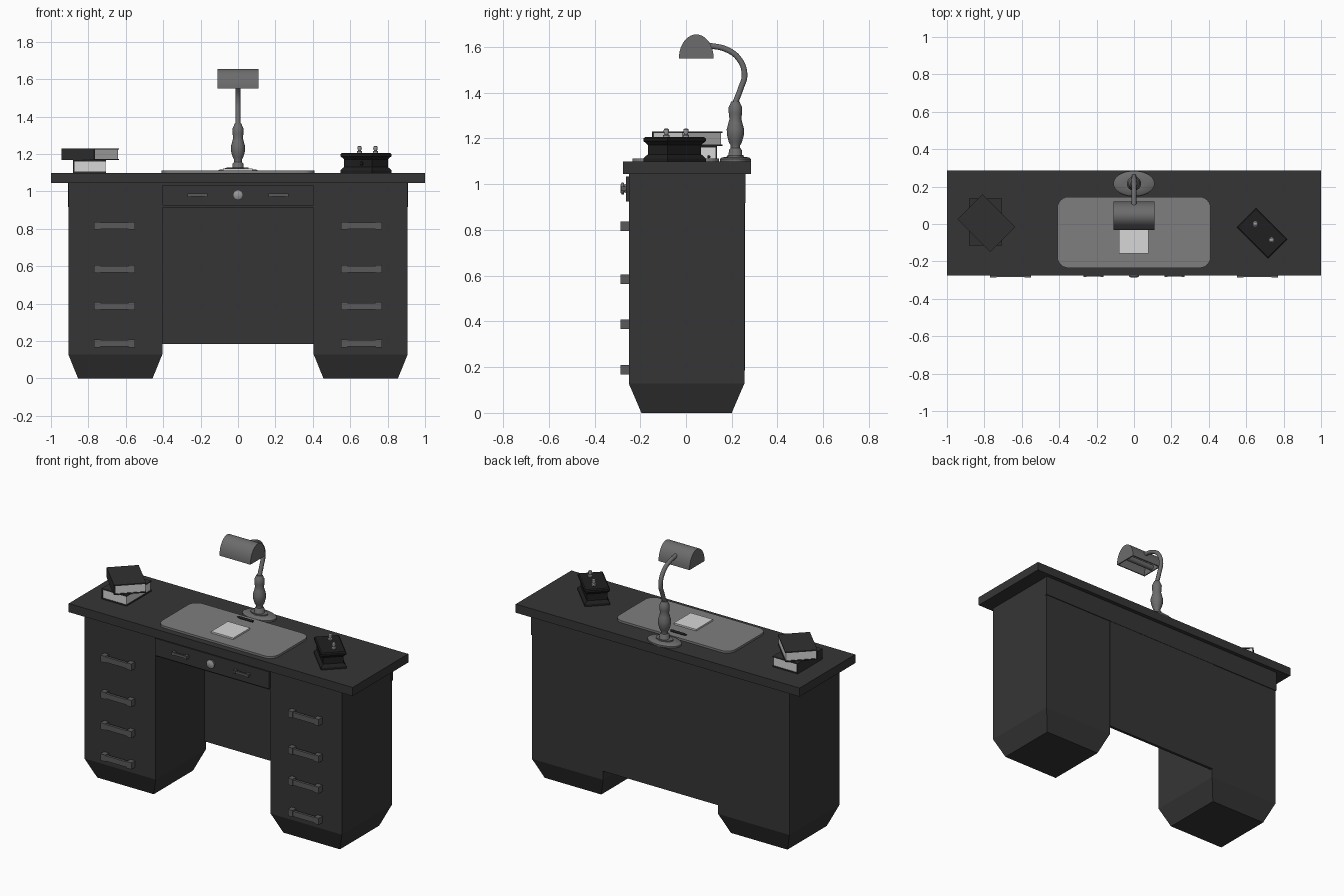
import bpy, bmesh, math
from mathutils import Matrix, Vector

if "Cube" in bpy.data.objects:
    bpy.data.objects.remove(bpy.data.objects["Cube"])


def material(name, v):
    m = bpy.data.materials.new(name)
    m.diffuse_color = (v, v, v, 1)
    m.use_nodes = True
    m.node_tree.nodes["Principled BSDF"].inputs["Base Color"].default_value = m.diffuse_color
    return m


DESK = material("desk_charcoal", 0.036)
METAL = material("handle_grey", 0.10)
LAMP = material("lamp_grey", 0.15)
SILVER = material("knob_silver", 0.32)
BLOT = material("blotter_grey", 0.21)
PAPER = material("paper_white", 0.68)
COVER = material("book_cover_dark", 0.03)
BLACK = material("inkstand_black", 0.014)


def add(name, bm, mat, smooth=False, matrix=None):
    if matrix:
        bm.transform(matrix)
    bmesh.ops.recalc_face_normals(bm, faces=bm.faces)
    me = bpy.data.meshes.new(name)
    bm.to_mesh(me)
    bm.free()
    me.materials.append(mat)
    ob = bpy.data.objects.new(name, me)
    bpy.context.collection.objects.link(ob)
    if smooth:
        bpy.ops.object.select_all(action='DESELECT')
        ob.select_set(True)
        bpy.context.view_layer.objects.active = ob
        bpy.ops.object.shade_smooth_by_angle(angle=math.radians(40))
    return ob


def box(name, x, y, z, mat, matrix=None):
    bm = bmesh.new()
    bmesh.ops.create_cube(bm, size=1)
    for v in bm.verts:
        v.co = [r[0] + (c + 0.5) * (r[1] - r[0]) for c, r in zip(v.co, (x, y, z))]
    return add(name, bm, mat, False, matrix)


def loft(name, rings, mat, smooth=True, matrix=None):
    bm = bmesh.new()
    vs = [[bm.verts.new(p) for p in r] for r in rings]
    n = len(vs[0])
    for a, b in zip(vs, vs[1:]):
        for i in range(n):
            j = (i + 1) % n
            bm.faces.new((a[i], a[j], b[j], b[i]))
    bm.faces.new(vs[0])
    bm.faces.new(vs[-1])
    return add(name, bm, mat, smooth, matrix)


def lathe(name, prof, mat, matrix, sx=1, n=24):
    rings = [[(sx * r * math.cos(2 * math.pi * i / n), r * math.sin(2 * math.pi * i / n), z)
              for i in range(n)] for r, z in prof]
    return loft(name, rings, mat, True, matrix)


def rect(x0, x1, y0, y1, z):
    return [(x0, y0, z), (x1, y0, z), (x1, y1, z), (x0, y1, z)]


# Desk carcass
box("desk_top", (-1, 1), (-0.275, 0.285), (1.045, 1.10), DESK)
for s, side in ((-1, "left"), (1, "right")):
    xs = sorted((s * 0.405, s * 0.907))
    loft(side + "_pedestal", [rect(xs[0] + .052, xs[1] - .052, -.195, .2, 0),
                              rect(*xs, -.25, .255, .128),
                              rect(*xs, -.25, .255, 1.046)], DESK, False)
    # Pull handles: bar with two end blocks
    for k, z in enumerate((0.188, 0.387, 0.585, 0.817)):
        c = s * 0.66
        nm = f"{side}_handle_{k}"
        box(nm + "_bar", (c - .107, c + .107), (-.284, -.268), (z - .017, z + .017), METAL)
        for e in (-1, 1):
            box(nm + "_end", (c + e * .092 - .017, c + e * .092 + .017),
                (-.286, -.249), (z - .021, z + .021), METAL)
box("back_panel", (-.408, .408), (.24, .258), (.185, .93), DESK)
box("back_rail", (-.91, .91), (.24, .26), (.918, 1.046), DESK)

# Centre drawer
box("drawer_box", (-.405, .405), (-.25, .242), (.915, 1.046), DESK)
box("drawer_front", (-.403, .403), (-.262, -.249), (.925, 1.034), DESK)
for s in (-1, 1):
    c = s * .216
    box("drawer_handle_bar", (c - .052, c + .052), (-.282, -.272), (.972, .988), METAL)
    for e in (-1, 1):
        box("drawer_handle_end", (c + e * .045 - .008, c + e * .045 + .008),
            (-.284, -.26), (.97, .99), METAL)
lathe("drawer_knob", [(.022, 0), (.014, .007), (.027, .012), (.027, .019), (.016, .026)], SILVER,
      Matrix.Translation((0, -.261, .981)) @ Matrix.Rotation(math.pi / 2, 4, 'X'))

# Blotter with rounded corners
ring = []
for cx, cy, a0 in ((.35, .085, 0), (-.35, .085, 90), (-.35, -.175, 180), (.35, -.175, 270)):
    for k in range(7):
        a = math.radians(a0 + 15 * k)
        ring.append((cx + .06 * math.cos(a), cy + .06 * math.sin(a)))
loft("blotter", [[(x, y, z) for x, y in ring] for z in (1.099, 1.113)], BLOT, False)
box("note_paper", (-.08, .077), (-.157, .012), (1.112, 1.123), PAPER)
lathe("pen", [(.002, -.055), (.007, -.04), (.007, .055)], BLACK,
      Matrix.Translation((-.02, .1, 1.12)) @ Matrix.Rotation(math.pi / 2, 4, 'Y'), n=10)

# Lamp base and turned stem
at = Matrix.Translation((0, .216, 0))
lathe("lamp_base", [(.068, 1.099), (.068, 1.11), (.06, 1.117), (.035, 1.12), (.035, 1.127)],
      LAMP, at, 1.62, 40)
lathe("lamp_stem", [(.04, 1.118), (.03, 1.128), (.028, 1.15), (.021, 1.158), (.021, 1.17), (.029, 1.185),
                    (.037, 1.215), (.038, 1.24), (.03, 1.27), (.026, 1.285), (.029, 1.31),
                    (.03, 1.335), (.024, 1.347), (.018, 1.362)], LAMP, at)

# Curved lamp arm
cu = bpy.data.curves.new("lamp_arm_path", 'CURVE')
cu.dimensions = '3D'
cu.bevel_depth = .013
cu.bevel_resolution = 3
cu.use_fill_caps = True
sp = cu.splines.new('BEZIER')
pts = [(.213, 1.35), (.238, 1.415), (.256, 1.48), (.23, 1.55), (.175, 1.59), (.1, 1.607)]
sp.bezier_points.add(len(pts) - 1)
for b, (y, z) in zip(sp.bezier_points, pts):
    b.co = (0, y, z)
    b.handle_left_type = b.handle_right_type = 'AUTO'
tmp = bpy.data.objects.new("arm_tmp", cu)
bpy.context.collection.objects.link(tmp)
bm = bmesh.new()
bm.from_mesh(tmp.to_mesh())
tmp.to_mesh_clear()
bpy.data.objects.remove(tmp)
add("lamp_arm", bm, LAMP, True)

# Half-round shade: hollow arch, closed ends and a tube lamp inside
N = 20
arc = [(math.cos(math.pi * i / N), math.sin(math.pi * i / N)) for i in range(N + 1)]
outer = [(.045 + .076 * c, 1.55 + .105 * s) for c, s in arc]
inner = [(.045 + .069 * c, 1.55 + .098 * s) for c, s in reversed(arc)]
loft("lamp_shade", [[(x, y, z) for y, z in outer + inner] for x in (-.109, .109)], LAMP)
for s in (-1, 1):
    loft("shade_end", [[(x, y, z) for y, z in outer] for x in (s * .109, s * .102)], LAMP)
lathe("lamp_tube", [(.018, -.104), (.018, .104)], LAMP,
      Matrix.Translation((0, .045, 1.575)) @ Matrix.Rotation(math.pi / 2, 4, 'Y'), n=12)


# Books: two boards, a spine and a page block
def book(name, w, l, z0, z1, m):
    t = .007
    box(name + "_lower_board", (-w, w), (-l, l), (z0, z0 + t), COVER, m)
    box(name + "_upper_board", (-w, w), (-l, l), (z1 - t, z1), COVER, m)
    box(name + "_spine", (-w, -w + t), (-l, l), (z0 + t, z1 - t), COVER, m)
    box(name + "_pages", (-w + t, w - .004), (-l + .004, l - .004), (z0 + t, z1 - t), PAPER, m)


book("bottom_book", .088, .125, 1.10, 1.167, Matrix.Translation((-.793, .01, 0)))
book("top_book", .094, .124, 1.167, 1.23,
     Matrix.Translation((-.79, .005, 0)) @ Matrix.Rotation(math.radians(45), 4, 'Z'))

# Inkstand with flanged waist and two pegs
m = Matrix.Translation((.684, -.05, 0)) @ Matrix.Rotation(math.radians(-45), 4, 'Z')
steps = [(0, 1.099), (0, 1.113), (.006, 1.122), (.014, 1.13), (.014, 1.172), (.004, 1.184),
         (0, 1.188), (0, 1.2), (.006, 1.206)]
loft("inkstand", [rect(-.119 + d, .119 - d, -.074 + d, .074 - d, z) for d, z in steps],
     BLACK, False, m)
for x, y in ((.65, 0), (.735, -.086)):
    lathe("inkstand_peg", [(.014, 1.204), (.014, 1.214), (.008, 1.218), (.012, 1.23), (.011, 1.24), (.005, 1.244)],
          SILVER, Matrix.Translation((x, y, 0)), n=12)
lathe("inkstand_button", [(.01, 0), (.01, .008)], BLACK,
      m @ Matrix.Translation((.03, -.059, 1.15)) @ Matrix.Rotation(math.pi / 2, 4, 'X'), n=12)
